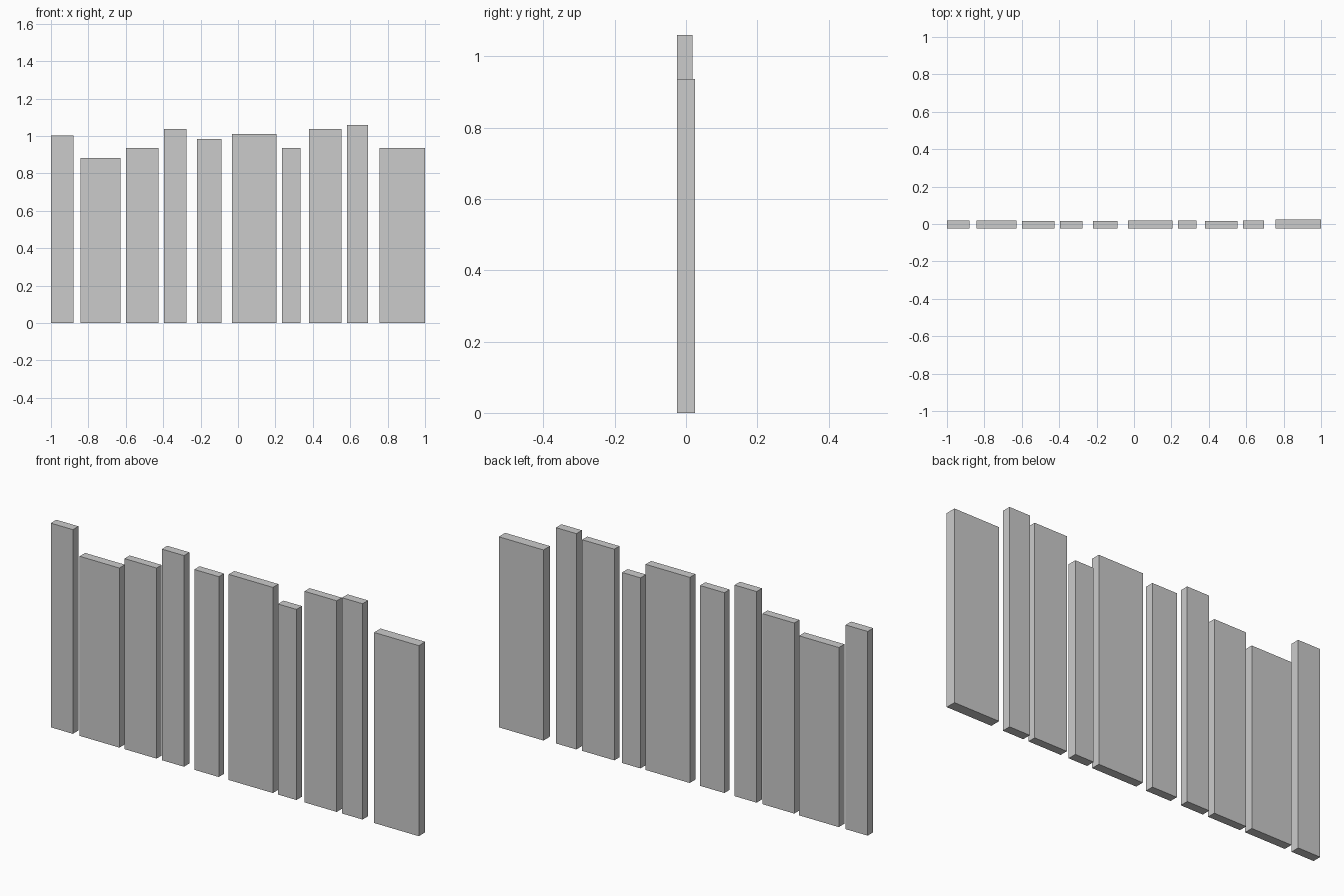
import bpy

FRONT = -0.025  # all planks are flush at the front

# Planks: left x, right x, height, back y
planks = [
    (-1.0, -0.88, 1.003, 0.018),
    (-0.843, -0.627, 0.882, 0.018),
    (-0.599, -0.425, 0.936, 0.015),
    (-0.396, -0.276, 1.037, 0.017),
    (-0.22, -0.087, 0.984, 0.016),
    (-0.033, 0.207, 1.01, 0.018),
    (0.235, 0.335, 0.936, 0.018),
    (0.379, 0.554, 1.037, 0.015),
    (0.583, 0.694, 1.06, 0.018),
    (0.757, 1.0, 0.936, 0.025),
]


def add_plank(name, x0, x1, height, back):
    bpy.ops.mesh.primitive_cube_add(
        size=1, location=((x0 + x1) / 2, (FRONT + back) / 2, height / 2))
    plank = bpy.context.object
    plank.name = name
    plank.scale = (x1 - x0, back - FRONT, height)
    bpy.ops.object.transform_apply(location=False, rotation=False, scale=True)


# Row of upright fence planks
for i, p in enumerate(planks, 1):
    add_plank(f"fence_plank_{i}", *p)
